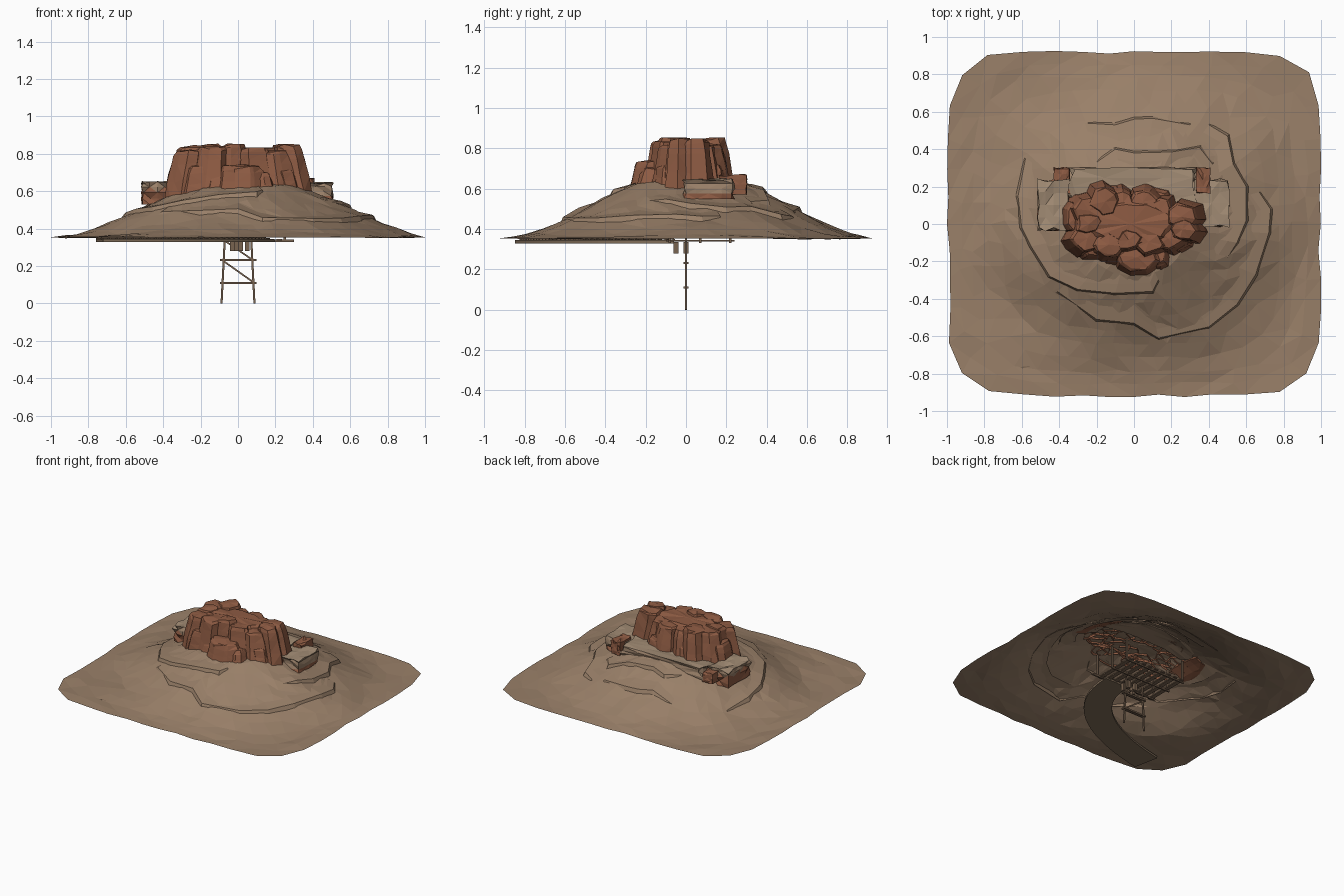
import bpy, bmesh, math, random
from mathutils import Vector, noise

if "Cube" in bpy.data.objects:
    bpy.data.objects.remove(bpy.data.objects["Cube"])

random.seed(7)


def material(name, rgb):
    m = bpy.data.materials.new(name)
    m.diffuse_color = (*rgb, 1)
    m.use_nodes = True
    m.node_tree.nodes["Principled BSDF"].inputs["Base Color"].default_value = m.diffuse_color
    return m


SAND = material("sand", (0.32, 0.215, 0.14))
PALE = material("pale_stone", (0.36, 0.26, 0.175))
RED = material("red_rock", (0.27, 0.105, 0.056))
WOOD = material("weathered_wood", (0.19, 0.125, 0.08))
EARTH = material("path_earth", (0.22, 0.155, 0.10))


def finish(name, bm, *mats):
    me = bpy.data.meshes.new(name)
    bm.to_mesh(me)
    bm.free()
    for m in mats:
        me.materials.append(m)
    ob = bpy.data.objects.new(name, me)
    bpy.context.collection.objects.link(ob)
    return ob


def lerp_table(t, table):
    for (a, za), (b, zb) in zip(table, table[1:]):
        if t <= b:
            return za + (zb - za) * max(0, t - a) / (b - a)
    return table[-1][1]


PROFILE = [(0, .64), (.28, .635), (.36, .60), (.46, .555), (.56, .505), (.66, .455),
           (.76, .41), (.87, .372), (1.0, .354), (2, .352)]


def height(x, y):
    d = math.hypot((x - .04) / 1.0, (y - .02) / .93)
    n = noise.noise(Vector((x * 3, y * 3, 1.7)))
    return lerp_table(d * (1 + .06 * n), PROFILE)


# hill shell: rings that blend from ellipse to the rounded square outline
bm = bmesh.new()
N = 44
fracs = [.2, .3, .38, .46, .54, .62, .7, .78, .86, .93, 1]
rings = []
for f in fracs:
    ring = []
    for i in range(N):
        a = math.tau * (i + (.25 if f < 1 else 0) * random.uniform(-1, 1)) / N
        c, s = math.cos(a), math.sin(a)
        p = 2 + 5 * f ** 3
        r = f / (abs(c / .995) ** p + abs(s / .917) ** p) ** (1 / p)
        r *= 1 + .013 * random.uniform(-1, 1)
        x, y = r * c, r * s
        x, y = max(-1, min(1, x)), max(-.925, min(.925, y))
        z = height(x, y) + random.uniform(-.005, .006) * (f < .95)
        ring.append(bm.verts.new((x, y, .354 if f == 1 else z)))
    rings.append(ring)
top = bm.verts.new((0, 0, .64))
for i in range(N):
    j = (i + 1) % N
    bm.faces.new((top, rings[0][i], rings[0][j]))
    for a, b in zip(rings, rings[1:]):
        bm.faces.new((a[i], b[i], b[j], a[j]))
bmesh.ops.triangulate(bm, faces=bm.faces[:])
finish("hill", bm, SAND)

# stepped ledges that follow the hill contours
LEDGES = [
    [(-.41, -.36), (-.2, -.51), (0, -.53), (.13, -.61), (.4, -.55), (.55, -.43), (.65, -.27),
     (.72, -.05), (.73, .08), (.67, .17)],
    [(.4, .53), (.5, .47), (.53, .32), (.6, .2), (.6, .02), (.55, -.1), (.5, -.18)],
    [(-.27, .54), (-.1, .53), (0, .56), (.1, .565), (.3, .53)],
    [(-.2, .33), (-.1, .4), (0, .38), (.2, .385), (.35, .41), (.42, .32)],
    [(-.58, .35), (-.62, .15), (-.6, -.02), (-.55, -.12), (-.45, -.28), (-.3, -.35),
     (-.1, -.37), (.1, -.36), (.13, -.3)],
]
for k, pts in enumerate(LEDGES):
    bm = bmesh.new()
    rows = []
    for i, (x, y) in enumerate(pts):
        e = .2 if i in (0, len(pts) - 1) else 1
        d = Vector((x, y)).normalized()
        z = height(x, y)
        row = []
        for off, dz in ((.014, -.006), (0, .02 * e), (-.05, .008 * e), (-.11, -.006)):
            px, py = x + d.x * off, y + d.y * off
            row.append(bm.verts.new((px, py, (z if off == 0 else height(px, py)) + dz)))
        rows.append(row)
    for a, b in zip(rows, rows[1:]):
        for q in range(3):
            bm.faces.new((a[q], b[q], b[q + 1], a[q + 1]))
    bmesh.ops.recalc_face_normals(bm, faces=bm.faces[:])
    if sum(f.normal.z for f in bm.faces) < 0:
        bmesh.ops.reverse_faces(bm, faces=bm.faces[:])
    finish(f"ledge_{k + 1}", bm, SAND)


def column(bm, cx, cy, rx, ry, z1, n=9, flare=1.25, jit=.2):
    """Craggy tapered rock column, standing on the hill and leaning inward."""
    levels = [(0, flare), (.35, 1 + (flare - 1) * .6), (.7, 1.05), (.92, .98), (1, .84)]
    ang = [math.tau * (i + random.uniform(-.35, .35)) / n for i in range(n)]
    rad = [random.uniform(1 - jit, 1 + jit * .5) for _ in range(n)]
    prev = None
    for t, s in levels:
        cur = []
        lean = 1.1 - .14 * t
        for a, r in zip(ang, rad):
            k = s * r * random.uniform(.94, 1.05)
            x, y = cx * lean + rx * k * math.cos(a), cy * lean + ry * k * math.sin(a)
            base = height(x, y) - .012
            z = base + (z1 - base) * t + random.uniform(-.012, .004) * (t > 0)
            cur.append(bm.verts.new((x, y, z)))
        if prev:
            for i in range(n):
                j = (i + 1) % n
                bm.faces.new((prev[i], prev[j], cur[j], cur[i]))
        prev = cur
    c = bm.verts.new((cx * lean, cy * lean, z1 + .003))
    for i in range(n):
        bm.faces.new((prev[i], prev[(i + 1) % n], c))


# red butte: core, rim columns and lower buttresses
bm = bmesh.new()
column(bm, -.02, .0, .26, .13, .832, 18, 1.15, .12)
RIM = [(-.25, .075, .08), (-.16, .125, .085), (-.06, .12, .075), (.05, .125, .08),
       (.14, .07, .08), (.26, .04, .085), (.27, -.03, .075), (.19, -.08, .08),
       (.08, -.1, .085), (-.03, -.09, .07), (-.14, -.115, .08), (-.26, -.08, .08),
       (-.25, 0, .07)]
for x, y, r in RIM:
    column(bm, x, y, r * 1.05, r * .9, random.uniform(.815, .852), 8)
for x, y, rx, ry, z in ((.02, -.185, .12, .08, .74), (-.315, .04, .065, .08, .755),
                        (.12, -.17, .06, .06, .70), (-.1, -.15, .06, .06, .69),
                        (-.12, .15, .1, .05, .73), (.1, .14, .09, .05, .72),
                        (-.2, -.13, .09, .05, .74), (.24, -.08, .07, .06, .73)):
    column(bm, x, y, rx, ry, z, 9, 1.12, .14)
bmesh.ops.triangulate(bm, faces=[f for f in bm.faces if len(f.verts) > 3])
finish("red_butte", bm, RED)

# rock shelves behind and beside the butte: pale tops, sandy sides, some red below
for name, x0, x1, y0, y1, z0, z1, red in (
        ("left_shelf", -.52, -.34, -.04, .245, .53, .655, .605),
        ("right_shelf", .32, .512, -.02, .245, .55, .652, .58),
        ("back_shelf", -.36, .36, .1, .305, .57, .655, 0),
        ("back_left_rock", -.43, -.34, .16, .305, .56, .64, 9),
        ("back_right_rock", .33, .41, .16, .305, .57, .672, 9)):
    bm = bmesh.new()
    bmesh.ops.create_cube(bm, size=1)
    bmesh.ops.subdivide_edges(bm, edges=bm.edges[:], cuts=3, use_grid_fill=True)
    for v in bm.verts:
        edge = random.uniform(.84, 1.0)
        p = Vector((v.co.x * edge, v.co.y * edge, v.co.z))
        if p.z > .4:
            p.z -= random.uniform(0, .12)
        x, y = (x0 + x1) / 2 + p.x * (x1 - x0), (y0 + y1) / 2 + p.y * (y1 - y0)
        z = (z0 + z1) / 2 + p.z * (z1 - z0)
        v.co = (x, y, max(z, height(x, y) - .012))
    bmesh.ops.triangulate(bm, faces=bm.faces[:])
    bm.normal_update()
    for f in bm.faces:
        low = f.calc_center_median().z < red
        f.material_index = 2 if low else (0 if f.normal.z > .6 else 1)
    finish(name, bm, PALE, SAND, RED)


def beam(bm, a, b, w, d=None):
    """Square timber from a to b."""
    a, b = Vector(a), Vector(b)
    v = b - a
    m = bmesh.ops.create_cube(bm, size=1)["verts"]
    bmesh.ops.scale(bm, verts=m, vec=(w, d or w, v.length))
    rot = v.to_track_quat('Z', 'Y').to_matrix()
    bmesh.ops.rotate(bm, verts=m, matrix=rot)
    bmesh.ops.translate(bm, verts=m, vec=(a + b) / 2)


# timber trestle hanging below the hill
bm = bmesh.new()
for s in (-1, 1):
    beam(bm, (s * .088, 0, 0), (s * .068, 0, .4), .011)
for z in (.11, .232):
    for y in (-.008, .008):
        beam(bm, (-.095, y, z), (.098, y, z), .011, .011)
beam(bm, (-.075, 0, .225), (.08, 0, .115), .009)
beam(bm, (-.07, 0, .335), (.075, 0, .235), .009)
finish("trestle", bm, WOOD)

# mine deck of planks on joists, with hanging blocks and pit props
bm = bmesh.new()
for i in range(9):
    x = -.22 + i * .055
    beam(bm, (x, -.1, .342), (x, .24, .342), .03, .008)
for y in (-.08, .07, .22):
    beam(bm, (-.25, y, .336), (.3 if y < 0 else .25, y, .336), .012)
for x, y in ((-.03, -.05), (.015, -.05), (.05, -.05), (-.01, 0), (.05, 0)):
    beam(bm, (x, y, .28), (x, y, .335), .024)
for x in (-.24, .25):
    for y in (-.08, .07, .22):
        beam(bm, (x, y, .335), (x, y, .5), .012)
finish("mine_deck", bm, WOOD)

# curved track bed with sleepers and rails leading out to the corner
P = [Vector(p) for p in ((.1, -.06), (.1, -.46), (-.28, -.66), (-.74, -.755))]
path = []
for i in range(33):
    t = i / 32
    u = 1 - t
    p = u**3 * P[0] + 3*u*u*t * P[1] + 3*u*t*t * P[2] + t**3 * P[3]
    d = (3*u*u * (P[1] - P[0]) + 6*u*t * (P[2] - P[1]) + 3*t*t * (P[3] - P[2])).normalized()
    path.append((p, Vector((-d.y, d.x))))
bm = bmesh.new()
rows = [[bm.verts.new((*(p + n * s * .095), z)) for s, z in
         ((-1, .329), (1, .329), (1, .345), (-1, .345))] for p, n in path]
for a, b in zip(rows, rows[1:]):
    for k in range(4):
        bm.faces.new((a[k], a[(k + 1) % 4], b[(k + 1) % 4], b[k]))
bm.faces.new(rows[0])
bm.faces.new(rows[-1])
bmesh.ops.recalc_face_normals(bm, faces=bm.faces[:])
finish("track_bed", bm, EARTH)

bm = bmesh.new()
for p, n in path:
    beam(bm, (*(p + n * .07), .346), (*(p - n * .07), .346), .012, .008)
for s in (-.045, .045):
    for (p, n), (q, m) in zip(path, path[1:]):
        beam(bm, (*(p + n * s), .352), (*(q + m * s), .352), .008)
finish("track", bm, WOOD)
